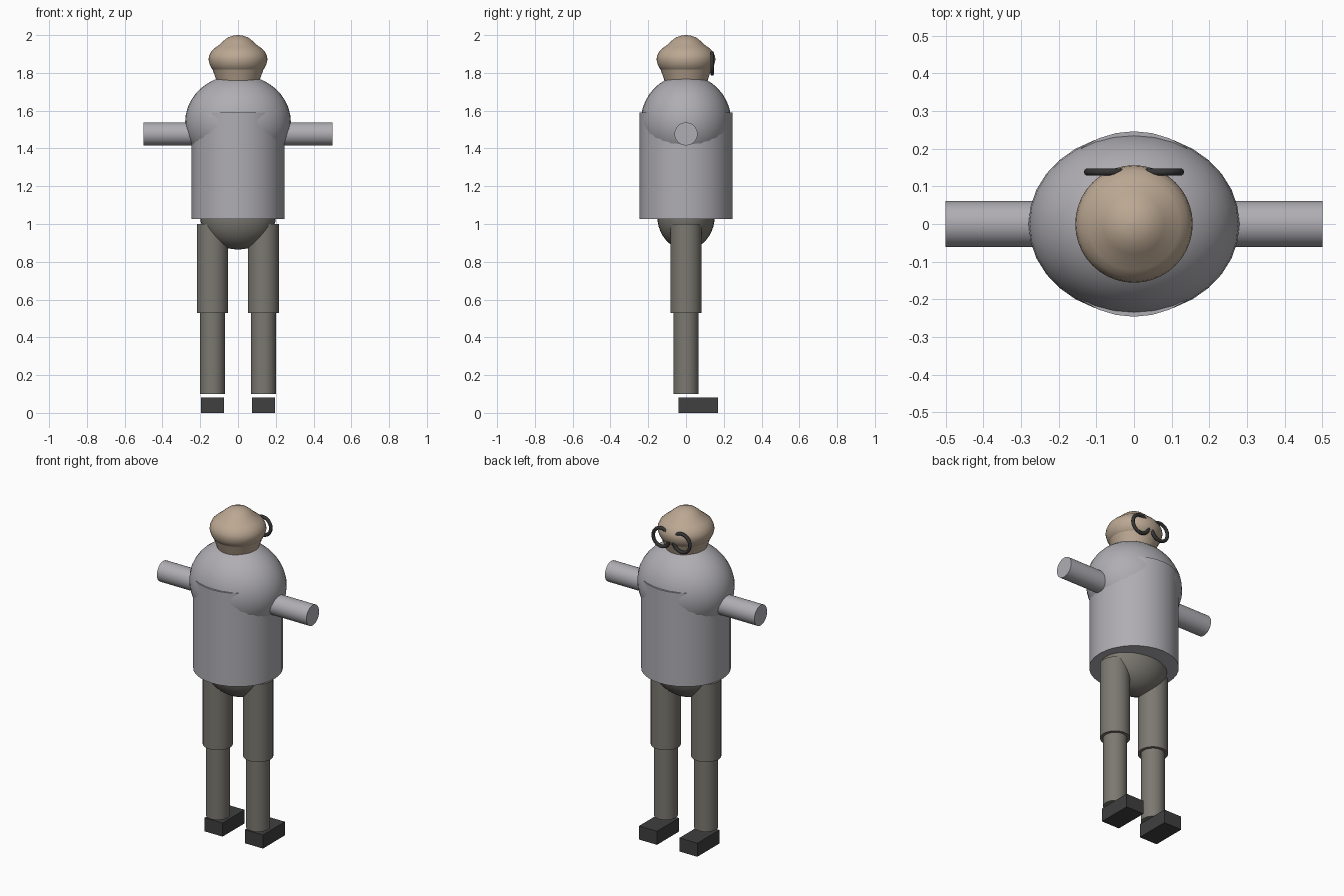
import bpy, math

if "Cube" in bpy.data.objects:
    bpy.data.objects.remove(bpy.data.objects["Cube"], do_unlink=True)


def material(name, rgb):
    m = bpy.data.materials.new(name)
    m.use_nodes = True
    m.diffuse_color = (*rgb, 1)
    m.node_tree.nodes["Principled BSDF"].inputs["Base Color"].default_value = (*rgb, 1)
    return m


SKIN = material("skin", (0.50, 0.39, 0.29))
SHIRT = material("shirt grey", (0.43, 0.42, 0.45))
TROUSERS = material("trouser grey", (0.20, 0.19, 0.165))
SHOE = material("shoe charcoal", (0.05, 0.05, 0.05))
FRAME = material("frame black", (0.035, 0.035, 0.035))


def finish(name, mat, smooth=True):
    ob = bpy.context.object
    ob.name = name
    ob.data.materials.append(mat)
    bpy.ops.object.transform_apply(location=False, rotation=True, scale=True)
    if smooth:
        bpy.ops.object.shade_smooth_by_angle(angle=math.radians(40))
    return ob


def cylinder(name, mat, centre, radius, depth, rotation=(0, 0, 0)):
    bpy.ops.mesh.primitive_cylinder_add(vertices=32, radius=radius, depth=depth,
                                        location=centre, rotation=rotation)
    return finish(name, mat)


def ellipsoid(name, mat, centre, radii):
    bpy.ops.mesh.primitive_uv_sphere_add(segments=32, ring_count=20, radius=1, location=centre)
    bpy.context.object.scale = radii
    return finish(name, mat)


def lathe(name, mat, profile, steps=40):
    verts = [(r * math.cos(a), r * math.sin(a), z) for r, z in profile
             for a in (2 * math.pi * i / steps for i in range(steps))]
    faces = [(j * steps + i, j * steps + (i + 1) % steps,
              (j + 1) * steps + (i + 1) % steps, (j + 1) * steps + i)
             for j in range(len(profile) - 1) for i in range(steps)]
    faces.append(tuple(reversed(range(steps))))
    faces.append(tuple(range((len(profile) - 1) * steps, len(profile) * steps)))
    mesh = bpy.data.meshes.new(name)
    mesh.from_pydata(verts, [], faces)
    ob = bpy.data.objects.new(name, mesh)
    bpy.context.collection.objects.link(ob)
    bpy.ops.object.select_all(action="DESELECT")
    bpy.context.view_layer.objects.active = ob
    ob.select_set(True)
    return finish(name, mat)


# Body
cylinder("torso", SHIRT, (0, 0, 1.308), 0.246, 0.565)
ellipsoid("chest", SHIRT, (0, 0, 1.54), (0.28, 0.24, 0.25))
ellipsoid("hips", TROUSERS, (0, 0, 1.04), (0.2, 0.152, 0.175))

# Head: neck and jaw cone under a domed skull
lathe("neck", SKIN, [(0.108, 1.74), (0.116, 1.765), (0.137, 1.825)])
lathe("head", SKIN, [(0.115, 1.805), (0.137, 1.82), (0.15, 1.845), (0.156, 1.87),
                     (0.153, 1.89), (0.142, 1.913), (0.122, 1.932), (0.1, 1.948),
                     (0.08, 1.967), (0.056, 1.986), (0.03, 1.996), (0.006, 2.0)])

# Paired parts
for side, s in (("left", 1), ("right", -1)):
    cylinder(side + "_arm", SHIRT, (s * 0.35, 0, 1.477), 0.061, 0.3, (0, math.pi / 2, 0))
    cylinder(side + "_thigh", TROUSERS, (s * 0.135, 0, 0.765), 0.083, 0.47)
    cylinder(side + "_shin", TROUSERS, (s * 0.135, 0, 0.325), 0.066, 0.45)
    bpy.ops.mesh.primitive_cube_add(size=1, location=(s * 0.135, 0.065, 0.041))
    bpy.context.object.scale = (0.12, 0.21, 0.082)
    finish(side + "_shoe", SHOE, smooth=False)
    bpy.ops.mesh.primitive_torus_add(major_radius=0.055, minor_radius=0.01,
                                     major_segments=32, minor_segments=10,
                                     location=(s * 0.068, 0.138, 1.85),
                                     rotation=(math.pi / 2, 0, 0))
    finish(side + "_lens_ring", FRAME)
